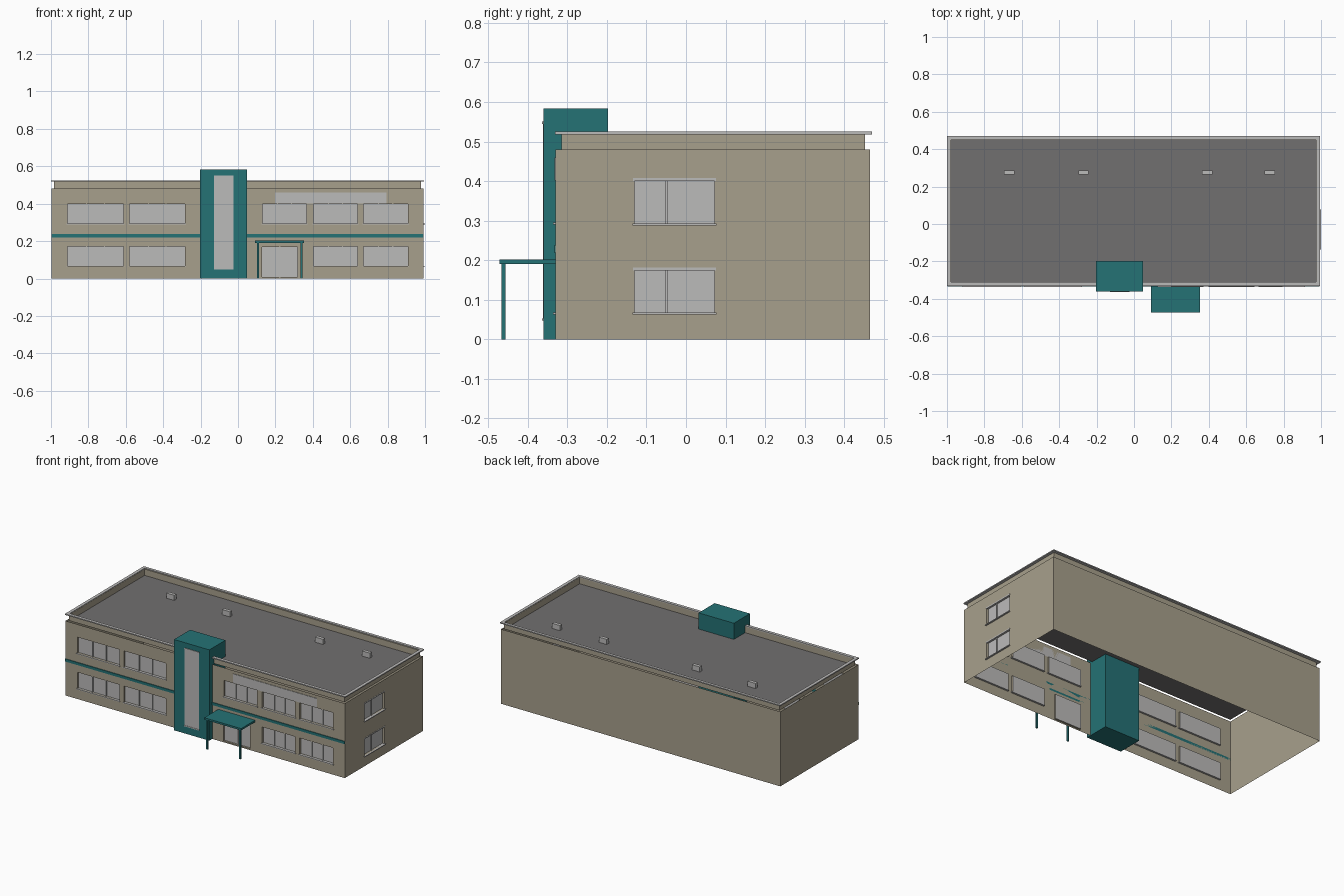
import bpy, bmesh
from mathutils import Vector

if "Cube" in bpy.data.objects:
    bpy.data.objects.remove(bpy.data.objects["Cube"])


def mat(name, rgb):
    m = bpy.data.materials.new(name)
    m.diffuse_color = (*rgb, 1)
    m.use_nodes = True
    m.node_tree.nodes["Principled BSDF"].inputs["Base Color"].default_value = m.diffuse_color
    return m


WALL = mat("beige wall", (0.39, 0.35, 0.262))
TEAL = mat("teal panel", (0.018, 0.168, 0.178))
GREY = mat("light grey", (0.50, 0.495, 0.49))
ROOF = mat("dark grey roof", (0.167, 0.160, 0.163))

X0, X1, Y0, Y1, H = -0.997, 0.991, -0.33, 0.465, 0.48
DEPTH = 0.012


def finish(name, bm, mats):
    me = bpy.data.meshes.new(name)
    bm.to_mesh(me)
    bm.free()
    for m in mats:
        me.materials.append(m)
    ob = bpy.data.objects.new(name, me)
    bpy.context.collection.objects.link(ob)
    return ob


def box(name, x, y, z, m):
    bm = bmesh.new()
    bmesh.ops.create_cube(bm, size=1)
    for v in bm.verts:
        v.co = [lo + (c + 0.5) * (hi - lo) for c, (lo, hi) in zip(v.co, (x, y, z))]
    return finish(name, bm, [m])


def wall(name, origin, along, width, openings):
    """Sheet wall with recessed glazing; openings are (u0, u1, z0, z1)."""
    origin, along, up = Vector(origin), Vector(along), Vector((0, 0, 1))
    inward = -along.cross(up)
    bm = bmesh.new()

    def quad(pts, index=0):
        f = bm.faces.new([bm.verts.new(origin + along * u + up * z + inward * d)
                          for u, z, d in pts])
        f.material_index = index

    us = sorted({0, width, *[u for o in openings for u in o[:2]]})
    zs = sorted({0, H, *[z for o in openings for z in o[2:]]})
    for a, b in zip(us, us[1:]):
        for c, d in zip(zs, zs[1:]):
            u, z = (a + b) / 2, (c + d) / 2
            if not any(o[0] < u < o[1] and o[2] < z < o[3] for o in openings):
                quad([(a, c, 0), (b, c, 0), (b, d, 0), (a, d, 0)])
    for a, b, c, d in openings:
        ring = [(a, c), (b, c), (b, d), (a, d)]
        for p, q in zip(ring, ring[1:] + ring[:1]):
            quad([(*p, 0), (*p, DEPTH), (*q, DEPTH), (*q, 0)])
        quad([(*p, DEPTH) for p in ring], 1)
    bmesh.ops.remove_doubles(bm, verts=bm.verts, dist=1e-5)
    return finish(name, bm, [WALL, GREY])


def rect_ring(name, outer, inner, z0, z1, m):
    """Rectangular ring with a solid cross-section."""
    bm = bmesh.new()
    loops = []
    for (x0, x1, y0, y1), z in ((outer, z0), (outer, z1), (inner, z1), (inner, z0)):
        loops.append([bm.verts.new((x, y, z)) for x, y in
                      ((x0, y0), (x1, y0), (x1, y1), (x0, y1))])
    for k in range(4):
        a, b = loops[k], loops[(k + 1) % 4]
        for i in range(4):
            j = (i + 1) % 4
            bm.faces.new((a[i], a[j], b[j], b[i]))
    return finish(name, bm, [m])


# Walls with window and door openings
LOWER, UPPER = (0.068, 0.172), (0.295, 0.398)
left_bays = [(-0.912, -0.612), (-0.58, -0.283)]
right_bays = [(0.403, 0.638), (0.67, 0.908)]
front_windows = [(*bay, *row) for row in (LOWER, UPPER) for bay in left_bays + right_bays]
front_windows.append((0.13, 0.367, *UPPER))
door = (0.128, 0.318, 0.008, 0.168)
side_windows = [(-0.13, 0.072, 0.068, 0.182), (-0.13, 0.072, 0.293, 0.408)]

wall("front_wall", (X0, Y0, 0), (1, 0, 0), X1 - X0,
     [(a - X0, b - X0, c, d) for a, b, c, d in front_windows + [door]])
wall("right_wall", (X1, Y0, 0), (0, 1, 0), Y1 - Y0,
     [(a - Y0, b - Y0, c, d) for a, b, c, d in side_windows])
wall("back_wall", (X1, Y1, 0), (-1, 0, 0), X1 - X0, [])
wall("left_wall", (X0, Y1, 0), (0, -1, 0), Y1 - Y0, [])

# Window sills and mullions
for a, b, c, d in front_windows:
    box("front_sill", (a - 0.005, b + 0.005), (Y0 - 0.006, Y0 + DEPTH), (c - 0.005, c), GREY)
    for t in (0.34, 0.66):
        u = a + t * (b - a)
        box("front_mullion", (u - 0.003, u + 0.003), (Y0 + 0.006, Y0 + DEPTH), (c, d), GREY)
for a, b, c, d in side_windows:
    box("side_sill", (X1 - DEPTH, 1.0), (a - 0.005, b + 0.005), (c - 0.005, c), GREY)
    box("side_window_head", (X1 - DEPTH, X1 + 0.001), (a - 0.004, b + 0.004), (d - 0.008, d), GREY)
    u = a + 0.4 * (b - a)
    box("side_mullion", (X1 - DEPTH, X1 - 0.006), (u - 0.003, u + 0.003), (c, d), GREY)
box("door_mullion", (0.22, 0.226), (Y0 + 0.006, Y0 + DEPTH), door[2:], GREY)

# Blank fascia panel and teal floor bands
box("fascia_panel", (0.197, 0.795), (Y0 - 0.003, Y0), (0.402, 0.46), GREY)
for x in ((X0, -0.2), (0.045, X1)):
    box("floor_band", x, (Y0 - 0.004, Y0), (0.22, 0.237), TEAL)

# Roof, stepped parapet and coping
bm = bmesh.new()
bm.faces.new([bm.verts.new(p) for p in ((-0.982, -0.314, H), (0.977, -0.314, H),
                                        (0.977, 0.452, H), (-0.982, 0.452, H))])
finish("roof_deck", bm, [ROOF])
rect_ring("parapet", (-0.983, 0.978, -0.315, 0.453), (-0.979, 0.974, -0.311, 0.449),
          H, 0.52, WALL)
rect_ring("coping", (-1.0, 0.995, -0.331, 0.471), (-0.98, 0.975, -0.311, 0.453),
          0.518, 0.525, GREY)

# Roof vents
for x in (-0.667, -0.27, 0.392, 0.725):
    box("roof_vent", (x - 0.028, x + 0.028), (0.264, 0.286), (H, 0.513), GREY)

# Stair tower with tall glazing strip
box("stair_tower", (-0.203, 0.048), (-0.36, -0.197), (0, 0.584), TEAL)
box("tower_glazing", (-0.127, -0.025), (-0.3615, -0.36), (0.052, 0.55), GREY)
for z in (0.05, 0.548):
    box("tower_trim", (-0.129, -0.023), (-0.364, -0.36), (z - 0.003, z + 0.003), GREY)

# Entrance canopy on two posts
box("canopy", (0.09, 0.353), (-0.472, Y0), (0.19, 0.202), TEAL)
for x in (0.106, 0.339):
    box("canopy_post", (x - 0.005, x + 0.005), (-0.467, -0.457), (0, 0.19), TEAL)
